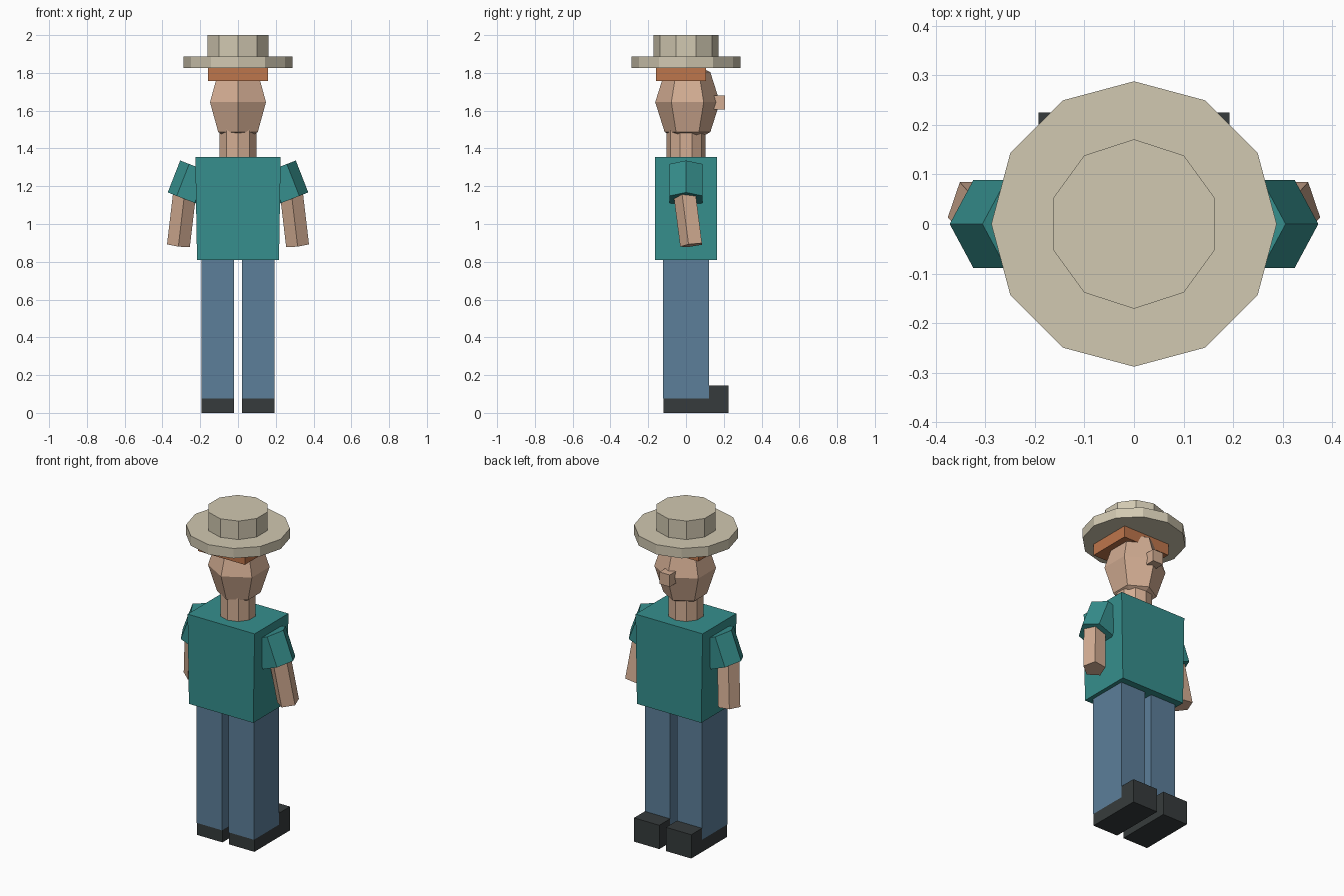
import bpy, bmesh, math
from mathutils import Vector, Matrix

if "Cube" in bpy.data.objects:
    bpy.data.objects.remove(bpy.data.objects["Cube"])


def material(name, rgb):
    """Flat colour given as 0-255 sRGB."""
    m = bpy.data.materials.new(name)
    lin = [((c / 255 + 0.055) / 1.055) ** 2.4 for c in rgb]
    m.diffuse_color = (*lin, 1)
    m.use_nodes = True
    m.node_tree.nodes["Principled BSDF"].inputs["Base Color"].default_value = m.diffuse_color
    return m


SHIRT = material("teal_shirt", (54, 143, 141))
DENIM = material("blue_denim", (92, 127, 154))
LEATHER = material("dark_leather", (54, 59, 60))
SKIN = material("skin", (211, 173, 147))
HAIR = material("ginger_hair", (190, 118, 76))
STRAW = material("pale_straw", (209, 200, 177))


def finish(name, bm, mat):
    bmesh.ops.recalc_face_normals(bm, faces=bm.faces)
    me = bpy.data.meshes.new(name)
    bm.to_mesh(me)
    bm.free()
    me.materials.append(mat)
    ob = bpy.data.objects.new(name, me)
    bpy.context.collection.objects.link(ob)
    return ob


def loft(name, rings, mat):
    """Skin a list of equal-length point rings and cap both ends."""
    bm = bmesh.new()
    loops = [[bm.verts.new(p) for p in ring] for ring in rings]
    n = len(loops[0])
    for a, b in zip(loops, loops[1:]):
        for i in range(n):
            j = (i + 1) % n
            bm.faces.new((a[i], a[j], b[j], b[i]))
    bm.faces.new(loops[0])
    bm.faces.new(loops[-1])
    return finish(name, bm, mat)


def rect(x0, x1, y0, y1, z):
    return [(x0, y0, z), (x1, y0, z), (x1, y1, z), (x0, y1, z)]


def box(name, x, y, z, mat):
    return loft(name, [rect(*x, *y, z[0]), rect(*x, *y, z[1])], mat)


def ring(n, r, z, start, cy=0.0):
    return [(r * math.cos(start + math.tau * i / n),
             cy + r * math.sin(start + math.tau * i / n), z) for i in range(n)]


def limb(name, top, bottom, sides, r, start, side, mat):
    """Straight prism between two points; side = -1 mirrors it in x."""
    a, b = Vector(top), Vector(bottom)
    w = (a - b).normalized()
    v = (Vector((0, 1, 0)) - w * w.y).normalized()
    u = v.cross(w)
    rings = []
    for c in (b, a):
        pts = [c + r * (u * math.cos(start + math.tau * i / sides)
                        + v * math.sin(start + math.tau * i / sides))
               for i in range(sides)]
        rings.append([(side * p.x, p.y, p.z) for p in pts])
    return loft(name, rings, mat)


UP = math.pi / 2

# Torso, slightly narrower at the hem
loft("torso", [rect(-0.217, 0.217, -0.163, 0.163, 0.81),
               rect(-0.226, 0.226, -0.163, 0.163, 1.355)], SHIRT)

# Legs, shoes and arms on both sides
for label, s in (("left", -1), ("right", 1)):
    xs = sorted((s * 0.0225, s * 0.193))
    box(label + "_leg", xs, (-0.122, 0.121), (0.075, 0.81), DENIM)
    profile = [(-0.118, 0), (0.225, 0), (0.225, 0.145),
               (0.121, 0.145), (0.121, 0.075), (-0.118, 0.075)]
    loft(label + "_shoe", [[(x, y, z) for y, z in profile] for x in xs], LEATHER)
    limb(label + "_sleeve", (0.211, 0, 1.299), (0.277, 0, 1.13), 6, 0.102, 0, s, SHIRT)
    limb(label + "_forearm", (0.283, -0.002, 1.16), (0.315, 0.033, 0.888),
         5, 0.064, -UP, s, SKIN)

# Neck
loft("neck", [ring(10, 0.102, z, UP) for z in (1.35, 1.56)], SKIN)

# Head: six-sided faceted ball
bm = bmesh.new()
bmesh.ops.create_uvsphere(
    bm, u_segments=6, v_segments=4, radius=1,
    matrix=Matrix.Translation((0, 0.008, 1.645)) @ Matrix.Diagonal((0.171, 0.171, 0.224, 1)))
finish("head", bm, SKIN)
box("nose", (-0.035, 0.035), (0.13, 0.207), (1.607, 1.68), SKIN)

# Hair block under the hat
box("hair", (-0.158, 0.158), (-0.16, 0.107), (1.757, 1.84), HAIR)

# Hat
loft("hat_brim", [ring(12, 0.288, z, UP) for z in (1.827, 1.887)], STRAW)
loft("hat_crown", [ring(10, 0.171, z, UP) for z in (1.88, 2.0)], STRAW)
